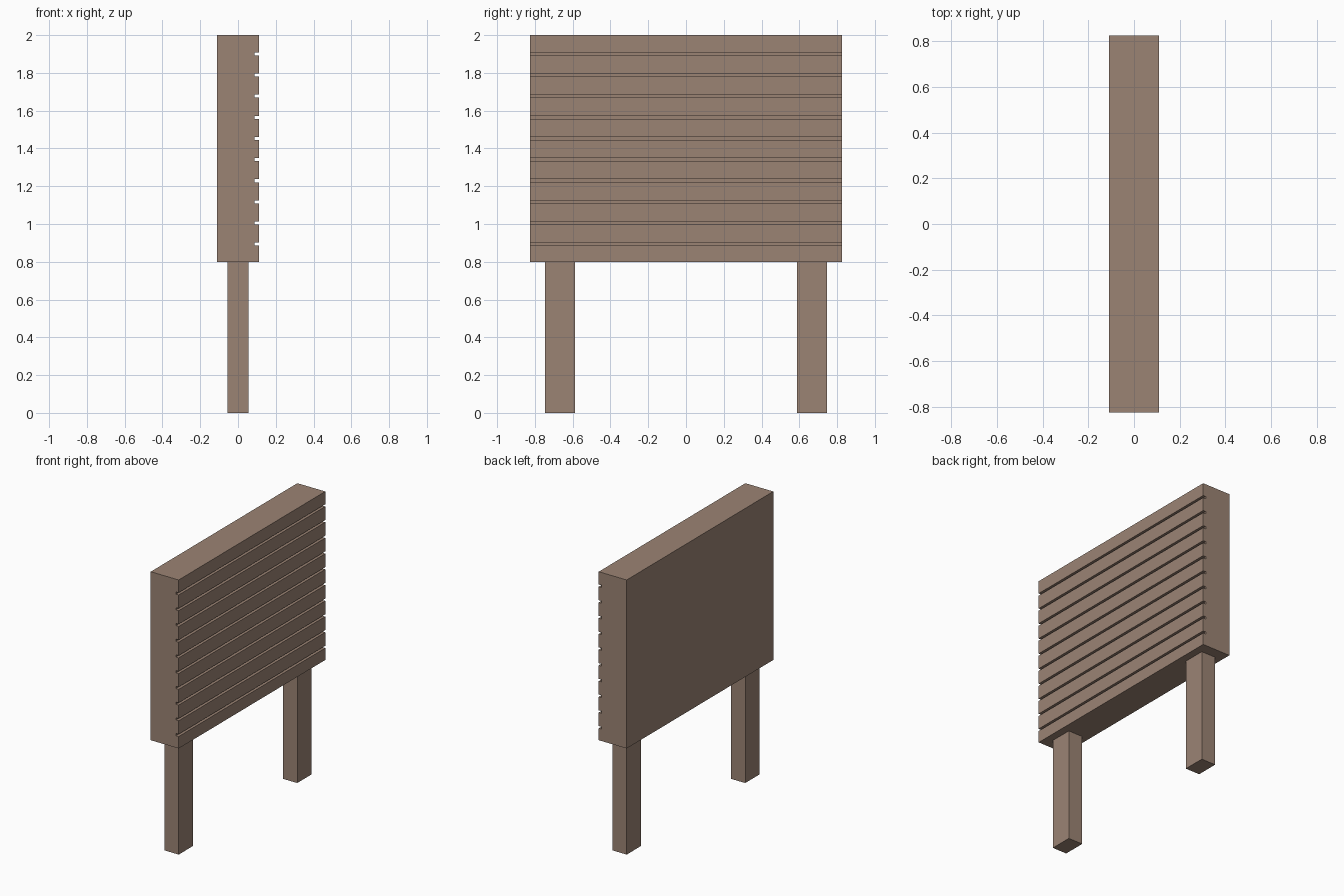
import bpy, bmesh

if "Cube" in bpy.data.objects:
    bpy.data.objects.remove(bpy.data.objects["Cube"])

wood = bpy.data.materials.new("wood")
wood.diffuse_color = (0.33, 0.23, 0.175, 1)
wood.use_nodes = True
wood.node_tree.nodes["Principled BSDF"].inputs["Base Color"].default_value = wood.diffuse_color


def prism(name, profile, y0, y1):
    """Extrude an x-z outline along y."""
    bm = bmesh.new()
    face = bm.faces.new([bm.verts.new((x, y0, z)) for x, z in profile])
    ext = bmesh.ops.extrude_face_region(bm, geom=[face])["geom"]
    verts = [v for v in ext if isinstance(v, bmesh.types.BMVert)]
    bmesh.ops.translate(bm, verts=verts, vec=(0, y1 - y0, 0))
    bmesh.ops.recalc_face_normals(bm, faces=bm.faces)
    mesh = bpy.data.meshes.new(name)
    bm.to_mesh(mesh)
    bm.free()
    mesh.materials.append(wood)
    obj = bpy.data.objects.new(name, mesh)
    bpy.context.collection.objects.link(obj)
    return obj


# Board with ten horizontal grooves cut into its +x face
X, GROOVE_X, HALF = 0.11, 0.088, 0.008
outline = [(-X, 2.0), (-X, 0.8), (X, 0.8)]
for i in range(10):
    z = 0.893 + i * 0.112
    outline += [(X, z - HALF), (GROOVE_X, z - HALF),
                (GROOVE_X, z + HALF), (X, z + HALF)]
outline.append((X, 2.0))
prism("grooved_board", outline, -0.825, 0.825)

# Two square-cut legs under the board
leg = [(-0.056, 0), (0.056, 0), (0.056, 0.8), (-0.056, 0.8)]
for name, y in (("front_leg", -0.667), ("back_leg", 0.667)):
    prism(name, leg, y - 0.08, y + 0.08)
